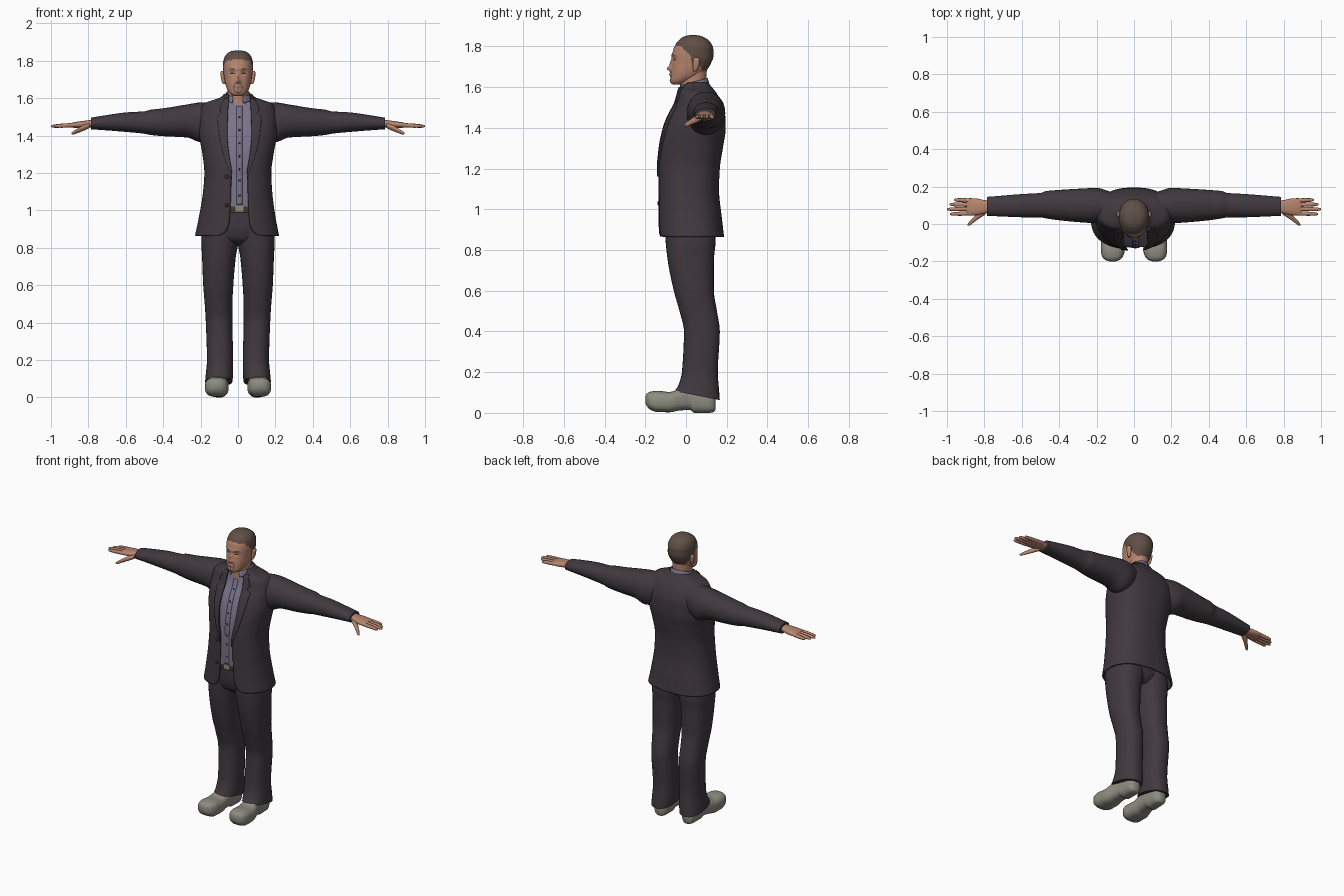
import bpy, bmesh, math

if "Cube" in bpy.data.objects:
    bpy.data.objects.remove(bpy.data.objects["Cube"])

def mat(name, r, g, b):
    m = bpy.data.materials.new(name)
    m.diffuse_color = (r, g, b, 1)
    m.use_nodes = True
    m.node_tree.nodes["Principled BSDF"].inputs["Base Color"].default_value = m.diffuse_color
    return m

SUIT = mat("charcoal cloth", .052, .041, .049)
SHIRT = mat("lilac cloth", .20, .175, .26)
SKIN = mat("skin", .47, .235, .155)
HAIR = mat("brown hair", .115, .078, .062)
SHOE = mat("grey suede", .27, .265, .22)
BELT = mat("brown leather", .06, .04, .03)
DARK = mat("dark detail", .03, .024, .024)
LIPS = mat("lips", .36, .15, .11)
METAL = mat("buckle metal", .3, .26, .2)

def sample(rows, t):
    """Monotone cubic interpolation of a table whose first column is t."""
    t = min(max(t, rows[0][0]), rows[-1][0])
    i = 0
    while i < len(rows) - 2 and t > rows[i + 1][0]:
        i += 1
    h = rows[i + 1][0] - rows[i][0]
    f = (t - rows[i][0]) / h
    def slope(k, c):
        return (rows[k + 1][c] - rows[k][c]) / (rows[k + 1][0] - rows[k][0])
    def tangent(k, c):
        if k == 0 or k == len(rows) - 1:
            return slope(min(k, len(rows) - 2), c)
        a, b = slope(k - 1, c), slope(k, c)
        return 2 * a * b / (a + b) if a * b > 0 else 0
    return [(2*f**3 - 3*f*f + 1) * rows[i][c] + (f**3 - 2*f*f + f) * h * tangent(i, c)
            + (3*f*f - 2*f**3) * rows[i + 1][c] + (f**3 - f*f) * h * tangent(i + 1, c)
            for c in range(1, len(rows[0]))]

def finish(name, bm, mats, mirror=False, thick=0, recalc=True):
    if recalc:
        bmesh.ops.recalc_face_normals(bm, faces=bm.faces)
    me = bpy.data.meshes.new(name)
    bm.to_mesh(me)
    bm.free()
    for m in mats:
        me.materials.append(m)
    ob = bpy.data.objects.new(name, me)
    bpy.context.collection.objects.link(ob)
    if thick:
        ob.modifiers.new("thickness", 'SOLIDIFY').thickness = thick
    if mirror:
        ob.modifiers.new("mirror", 'MIRROR').use_mirror_merge = False
    return ob

def section(e, a, n):
    """Point on a superellipse with extents e = (a0, a1, b0, b1)."""
    s, c = math.sin(a), -math.cos(a)
    s, c = (math.copysign(abs(v) ** (2 / n), v) for v in (s, c))
    return (e[0]+e[1])/2 + (e[1]-e[0])/2*s, (e[2]+e[3])/2 + (e[3]-e[2])/2*c

def loft(name, mats, axis, rows, n=2.2, seg=32, steps=4, warp=None, rule=None, mirror=False):
    """Closed body from rows (t, a0, a1, b0, b1): extents of each section along an axis."""
    bm = bmesh.new()
    rings = []
    ts = [rows[i][0] + (rows[i+1][0] - rows[i][0]) * k / steps
          for i in range(len(rows) - 1) for k in range(steps)] + [rows[-1][0]]
    for t in ts:
        e, ring = sample(rows, t), []
        for j in range(seg):
            a, b = section(e, 2 * math.pi * j / seg, n)
            p = {'x': (t, a, b), 'y': (a, t, b), 'z': (a, b, t)}[axis]
            ring.append(bm.verts.new(warp(*p) if warp else p))
        rings.append(ring)
    for r, q in zip(rings, rings[1:]):
        for j in range(seg):
            k = (j + 1) % seg
            bm.faces.new((r[j], r[k], q[k], q[j]))
    bm.faces.new(rings[0])
    bm.faces.new(rings[-1])
    if rule:
        for f in bm.faces:
            f.material_index = rule(f.calc_center_median())
    return finish(name, bm, mats, mirror)

def sheet(name, m, fn, nu, nv, thick=0):
    """Open surface fn(u, v), u to the right and v upward."""
    bm = bmesh.new()
    g = [[bm.verts.new(fn(u / nu, v / nv)) for u in range(nu + 1)] for v in range(nv + 1)]
    for v in range(nv):
        for u in range(nu):
            bm.faces.new((g[v][u], g[v][u+1], g[v+1][u+1], g[v+1][u]))
    return finish(name, bm, [m], thick=thick, recalc=False)

def front(rows, n, x, z):
    e = sample(rows, z)
    q = min(abs(x - (e[0]+e[1])/2) / ((e[1]-e[0])/2), .98)
    return (e[2]+e[3])/2 - (e[3]-e[2])/2 * (1 - q**n) ** (1/n)

def button(name, m, x, y, z, r):
    bm = bmesh.new()
    bmesh.ops.create_uvsphere(bm, u_segments=12, v_segments=8, radius=r)
    for v in bm.verts:
        v.co = (v.co.x + x, v.co.y * .5 + y, v.co.z + z)
    finish(name, bm, [m])

# --- jacket body, open down the front
N = 2.4
COAT = [(.865, -.23, .22, -.135, .187), (.95, -.212, .203, -.136, .177), (1.1, -.187, .183, -.137, .162),
        (1.2, -.18, .178, -.137, .166), (1.3, -.19, .19, -.13, .181), (1.4, -.207, .207, -.11, .195),
        (1.47, -.21, .21, -.082, .192), (1.52, -.207, .207, -.055, .178), (1.57, -.185, .185, -.04, .15),
        (1.59, -.135, .135, -.036, .135), (1.605, -.092, .092, -.033, .122), (1.622, -.076, .076, -.02, .112)]
OPEN = [(.865, .11), (.885, .075), (.93, .056), (1.0, .05), (1.15, .045), (1.2, .045), (1.3, .06),
        (1.4, .069), (1.5, .067), (1.62, .06)]
MID = .008

def coat(u, v):
    z = .865 + .757 * v
    e, w = sample(COAT, z), sample(OPEN, z)[0]
    c, r = (e[0] + e[1]) / 2, (e[1] - e[0]) / 2
    a0 = math.asin(min(1, (max(w + MID - c, 0) / r)) ** (N / 2))
    a1 = 2 * math.pi - math.asin(min(1, (max(w - MID + c, 0) / r)) ** (N / 2))
    x, y = section(e, a0 + (a1 - a0) * u, N)
    return x, y, z
sheet("jacket_body", SUIT, coat, 80, 80, .01)

# --- lapels, with a notch near the top
WIDE = [(1.16, .0), (1.25, .022), (1.35, .037), (1.45, .05), (1.505, .056), (1.52, .03), (1.535, .045), (1.6, .022)]
for side, s in (("left", 1), ("right", -1)):
    def lapel(u, v):
        z = 1.16 + .44 * v
        k = u if s > 0 else 1 - u
        x = MID + s * (sample(OPEN, z)[0] - .004 + k * sample(WIDE, z)[0])
        return x, front(COAT, N, x, z) - .007, z
    sheet(side + "_lapel", SUIT, lapel, 6, 44, .008)
for i, z in enumerate((1.18, 1.03)):
    button(f"jacket_button_{i}", DARK, -.06, front(COAT, N, -.06, z) - .002, z, .011)

# --- back vent seam
def vent(u, v):
    z = .867 + .1 * v
    return .002 - .004 * u, sample(COAT, z)[3] + .002, z
sheet("back_vent", DARK, vent, 1, 6)

# --- sleeves
ARM = [(.12, .01, .17, 1.385, 1.575), (.2, .004, .193, 1.365, 1.577), (.27, .008, .19, 1.39, 1.567),
       (.4, .02, .182, 1.397, 1.546), (.47, .03, .176, 1.404, 1.538), (.5, .035, .166, 1.41, 1.53),
       (.6, .036, .16, 1.42, 1.524), (.7, .04, .152, 1.428, 1.51), (.785, .044, .145, 1.434, 1.496)]
loft("sleeve", [SUIT], 'x', ARM, 2.1, mirror=True)

# --- shirt front with open neck, placket, collar and buttons
def shirt(u, v):
    x = MID + (u - .5) * .21
    z = 1.02 + v * (.54 + .45 * min(abs(x - MID), .07))
    return x, front(COAT, N, x, z) + .012, z
sheet("shirt_front", SHIRT, shirt, 24, 40)
def placket(u, v):
    x, z = MID + (u - .5) * .03, 1.03 + .525 * v
    return x, front(COAT, N, x, z) + .009, z
sheet("shirt_placket", SHIRT, placket, 2, 40, .003)
for i, z in enumerate((1.08, 1.16, 1.22, 1.29, 1.36, 1.43, 1.5)):
    button(f"shirt_button_{i}", DARK, MID, front(COAT, N, MID, z) + .008, z, .006)
def collar(u, v):
    a = .42 + (2 * math.pi - .84) * u
    flare = 1.12 - .14 * v
    return .067*flare*math.sin(a), .038 - .07*flare*math.cos(a), 1.592 - .018*math.cos(a) + .034*v
sheet("shirt_collar", SHIRT, collar, 40, 4, .005)

# --- trousers and belt
LEG = [(.085, .03, .176, -.055, .166), (.13, .026, .172, -.035, .162), (.2, .026, .166, -.02, .156),
       (.4, .03, .172, -.01, .166), (.5, .03, .178, -.032, .152), (.6, .025, .186, -.06, .137),
       (.75, .012, .192, -.09, .137), (.84, -.004, .196, -.1, .145), (.95, -.01, .18, -.108, .14)]
def hem(x, y, z):
    return x, y, z - (y - .055) * .2 * max(0, 1 - (z - .085) / .12)
loft("trouser_leg", [SUIT], 'z', LEG, 2.3, steps=5, warp=hem, mirror=True)
HIPS = [(.815, -.08, .08, -.05, .1), (.85, -.15, .15, -.095, .13), (.92, -.182, .182, -.112, .142), (1.04, -.168, .168, -.116, .135)]
loft("trouser_hips", [SUIT], 'z', HIPS, 2.4)
loft("belt", [BELT], 'z', [(.99, -.174, .174, -.123, .142), (1.032, -.172, .172, -.124, .141)], 2.4, steps=1)
loft("belt_buckle", [METAL], 'z', [(.995, -.014, .03, -.129, -.12), (1.027, -.014, .03, -.129, -.12)], 8, steps=1)

# --- shoes
FOOT = [(-.2, .1, .13, .05, .08), (-.193, .078, .152, .034, .094), (-.175, .06, .17, .016, .104),
        (-.14, .05, .177, .004, .108), (-.08, .05, .175, .003, .103), (-.03, .053, .164, .012, .118),
        (.02, .053, .152, .014, .125), (.04, .053, .15, 0, .125), (.11, .055, .145, 0, .11),
        (.135, .066, .135, .004, .095), (.145, .08, .12, .015, .08)]
loft("shoe", [SHOE], 'y', FOOT, 2.7, mirror=True)

# --- hands
PALM = [(.765, .06, .125, 1.444, 1.486), (.8, .056, .128, 1.444, 1.482), (.84, .047, .136, 1.441, 1.477),
        (.88, .045, .138, 1.442, 1.471), (.895, .052, .132, 1.447, 1.466)]
loft("palm", [SKIN], 'x', PALM, 2.4, mirror=True)
for name, y, tip in (("little", .125, .962), ("ring", .103, .987), ("middle", .08, 1.0), ("index", .057, .985)):
    rows = []
    for f, r in ((0, .0115), (.5, .011), (.85, .009), (.96, .006), (1, .002)):
        x, c, z = .87 + (tip - .87) * f, y + (y - .09) * .12 * f, 1.457 - .007 * f
        rows.append((x, c - r, c + r, z - r, z + r))
    loft(name + "_finger", [SKIN], 'x', rows, 2, 12, 3, mirror=True)
THUMB = [(.795, .05, .09, 1.44, 1.468), (.83, .028, .066, 1.424, 1.455), (.86, .006, .034, 1.413, 1.437),
         (.88, -.008, .014, 1.406, 1.424), (.889, -.008, .0, 1.408, 1.416)]
loft("thumb", [SKIN], 'x', THUMB, 2, 16, mirror=True)

# --- neck and head
loft("neck", [SKIN], 'z', [(1.5, -.07, .07, -.03, .11), (1.57, -.06, .06, -.03, .104),
     (1.62, -.055, .055, -.03, .1), (1.7, -.057, .057, -.03, .103)], 2.1)
HEAD = [(1.612, -.022, .022, -.064, -.02), (1.618, -.034, .034, -.072, .0), (1.632, -.048, .048, -.077, .03),
        (1.652, -.06, .06, -.076, .07), (1.68, -.069, .069, -.074, .1), (1.715, -.075, .075, -.07, .122),
        (1.75, -.079, .079, -.068, .134), (1.785, -.08, .08, -.062, .134), (1.815, -.074, .074, -.048, .123),
        (1.838, -.059, .059, -.026, .1), (1.85, -.04, .04, -.004, .075), (1.856, -.012, .012, .022, .046)]
# bumps: depth, x, z, width, height (nose, eye sockets, brow, lips, chin)
BUMPS = [(-.018, 0, 1.69, .013, .011), (-.01, 0, 1.713, .01, .022), (.009, .031, 1.737, .015, .011),
         (.009, -.031, 1.737, .015, .011), (-.004, 0, 1.757, .05, .009), (-.006, 0, 1.662, .02, .009),
         (-.003, 0, 1.63, .018, .01)]
def bump(x, y, z):
    if y < .02:
        y += sum(d * math.exp(-((x-cx)/w)**2 - ((z-cz)/h)**2) for d, cx, cz, w, h in BUMPS)
    return x, y, z
HAIRLINE = [(-.1, 1.808), (-.03, 1.802), (.0, 1.775), (.022, 1.755), (.03, 1.72), (.055, 1.72), (.075, 1.69), (.1, 1.665), (.14, 1.66)]
def face_rule(c):
    if c.z > sample(HAIRLINE, c.y)[0]:
        return 1
    d = math.hypot(c.x / .024, (c.z - 1.656) / .027)
    goatee = .85 < d < 1.1 and c.z < 1.682 or abs(c.x) < .005 and 1.63 < c.z < 1.65
    return 1 if c.y < -.03 and goatee else 0
loft("head", [SKIN, HAIR], 'z', HEAD, 2.15, 112, 7, bump, face_rule)

# --- face details as thin plates, and ears
def plate(name, m, x0, x1, z0, h, arch, lift):
    def fn(u, v):
        x, z = x0 + (x1 - x0) * u, z0 + h * (v - .5) * (1.1 - (2*u - 1)**2) + arch * (1 - (2*u - 1)**2)
        return bump(x, front(HEAD, 2.15, x, z) - lift, z)
    sheet(name, m, fn, 12, 3)
for side, s in (("left", 1), ("right", -1)):
    a, b = sorted((s * .017, s * .046))
    plate(side + "_eye", DARK, a, b, 1.731, .007, .003, .0015)
    plate(side + "_eyebrow", HAIR, a - .003, b + .003, 1.753, .006, .005, .0015)
plate("mouth", LIPS, -.021, .021, 1.661, .011, .001, .0015)
loft("ear", [SKIN], 'z', [(1.676, .07, .08, .036, .05), (1.686, .068, .086, .034, .058), (1.715, .07, .092, .033, .067),
     (1.735, .072, .094, .035, .068), (1.745, .076, .09, .042, .06)], 2, 20, mirror=True)

# --- smooth shading with kept edges
bpy.ops.object.select_all(action='SELECT')
bpy.context.view_layer.objects.active = bpy.context.selected_objects[0]
bpy.ops.object.shade_smooth_by_angle(angle=math.radians(45))
